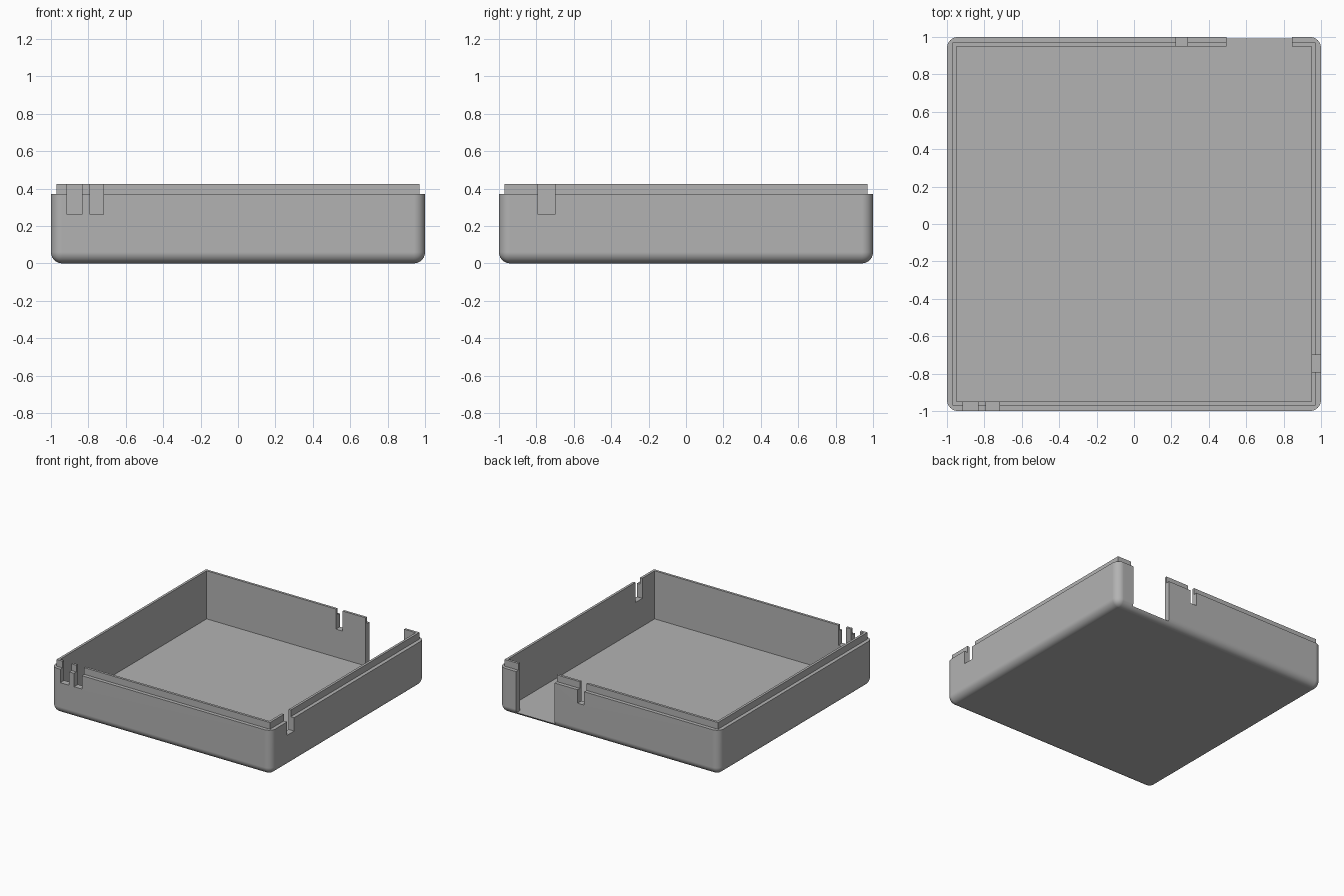
import bpy, bmesh, math
from mathutils import Vector

default = bpy.data.objects.get("Cube")
if default:
    bpy.data.objects.remove(default, do_unlink=True)

BODY_TOP, LIP_TOP, FLOOR, SLOT_Z = 0.37, 0.425, 0.03, 0.26
OVER = 0.6   # height cutters reach to, clear of the rim

grey = bpy.data.materials.new("plain grey")
grey.use_nodes = True
COLOUR = (0.45, 0.45, 0.45, 1)
grey.diffuse_color = COLOUR
grey.node_tree.nodes["Principled BSDF"].inputs["Base Color"].default_value = COLOUR


def box(name, x, y, z, fillet=0):
    """Box from ranges; fillet rounds every edge except those of the top face."""
    bm = bmesh.new()
    bmesh.ops.create_cube(bm, size=1)
    for v in bm.verts:
        v.co = Vector([lo + (c + 0.5) * (hi - lo) for c, (lo, hi) in zip(v.co, (x, y, z))])
    if fillet:
        edges = [e for e in bm.edges if min(v.co.z for v in e.verts) < z[1] - 0.01]
        bmesh.ops.bevel(bm, geom=edges, offset=fillet, segments=8, profile=0.5, affect='EDGES')
    mesh = bpy.data.meshes.new(name)
    bm.to_mesh(mesh)
    bm.free()
    mesh.materials.append(grey)
    obj = bpy.data.objects.new(name, mesh)
    bpy.context.collection.objects.link(obj)
    return obj


def combine(target, tool, operation):
    """Apply a boolean and discard the tool."""
    bpy.context.view_layer.objects.active = target
    mod = target.modifiers.new("boolean", 'BOOLEAN')
    mod.operation, mod.object, mod.solver = operation, tool, 'EXACT'
    bpy.ops.object.modifier_apply(modifier=mod.name)
    bpy.data.objects.remove(tool, do_unlink=True)


# Rounded body with a stepped lip on top
tray = box("tray", (-1, 1), (-1, 1), (0, BODY_TOP), fillet=0.06)
lip = box("lip", (-0.97, 0.97), (-0.97, 0.97), (0.2, LIP_TOP))
combine(tray, lip, 'UNION')

# Hollow interior
combine(tray, box("cavity", (-0.95, 0.95), (-0.95, 0.95), (FLOOR, OVER)), 'DIFFERENCE')

# Cable slots in the front, back and left walls, and the tall opening at the back
FRONT, BACK = (-1.1, -0.9), (0.9, 1.1)
cuts = [
    ((-0.915, -0.835), FRONT, SLOT_Z),
    ((-0.79, -0.72), FRONT, SLOT_Z),
    ((0.225, 0.285), BACK, SLOT_Z),
    (BACK, (-0.79, -0.70), SLOT_Z),
    ((0.495, 0.845), BACK, FLOOR),
]
for x, y, bottom in cuts:
    combine(tray, box("slot", x, y, (bottom, OVER)), 'DIFFERENCE')

# Smooth fillets, crisp edges
bpy.ops.object.select_all(action='DESELECT')
tray.select_set(True)
bpy.context.view_layer.objects.active = tray
bpy.ops.object.shade_smooth_by_angle(angle=math.radians(30))
normals = tray.modifiers.new("weighted normals", 'WEIGHTED_NORMAL')
normals.keep_sharp = True
